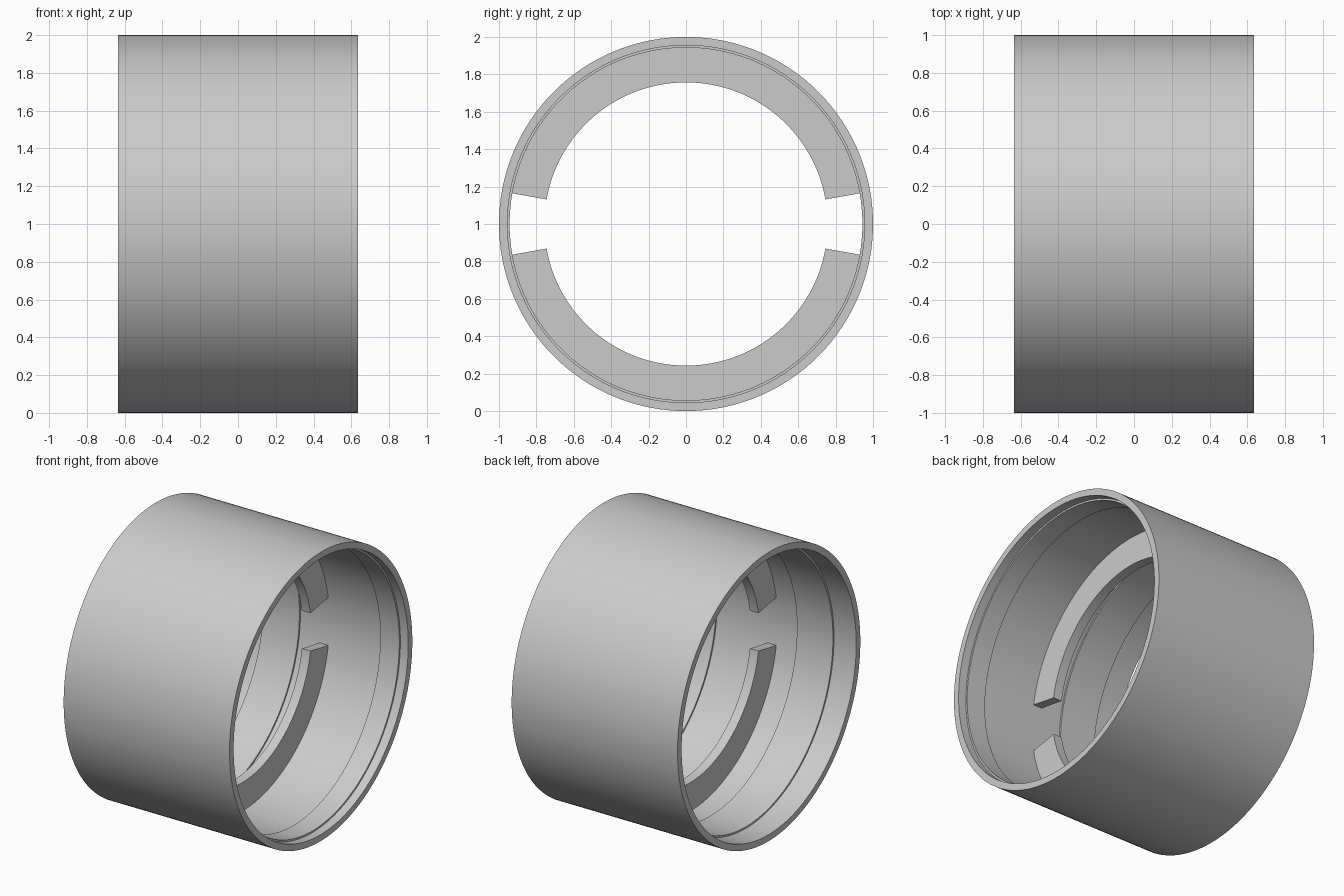
import bpy, bmesh, math

if "Cube" in bpy.data.objects:
    bpy.data.objects.remove(bpy.data.objects["Cube"])

CENTRE_Z = 1.0


def sweep(name, profile, start, end, steps):
    """Turn a closed (x, radius) profile around the x axis, from start to end degrees."""
    full = abs(end - start) >= 360
    count = steps if full else steps + 1
    bm = bmesh.new()
    rings = []
    for i in range(count):
        a = math.radians(start + (end - start) * i / steps)
        rings.append([bm.verts.new((x, r * math.cos(a), CENTRE_Z + r * math.sin(a)))
                      for x, r in profile])
    n = len(profile)
    for i in range(steps):
        p, q = rings[i], rings[(i + 1) % count]
        for j in range(n):
            k = (j + 1) % n
            bm.faces.new((p[j], p[k], q[k], q[j]))
    if not full:
        bm.faces.new(rings[0])
        bm.faces.new(rings[-1][::-1])
    bmesh.ops.recalc_face_normals(bm, faces=bm.faces)
    mesh = bpy.data.meshes.new(name)
    bm.to_mesh(mesh)
    bm.free()
    obj = bpy.data.objects.new(name, mesh)
    bpy.context.collection.objects.link(obj)
    bpy.ops.object.select_all(action='DESELECT')
    obj.select_set(True)
    bpy.context.view_layer.objects.active = obj
    bpy.ops.object.shade_smooth_by_angle(angle=math.radians(30))
    return obj


# Outer sleeve: plain outside, two shallow raised bands on the bore
HALF, BORE, BAND = 0.635, 0.955, 0.943
sweep("sleeve", [
    (-HALF, 1.0), (HALF, 1.0), (HALF, BORE),
    (0.575, BORE), (0.575, BAND), (0.43, BAND), (0.43, BORE),
    (-0.19, BORE), (-0.19, BAND), (-0.465, BAND), (-0.465, BORE),
    (-HALF, BORE),
], 0, 360, 180)

# Two inner flange arcs, with a gap on each side
flange = [(-0.033, 0.757), (0.033, 0.757), (0.033, 0.965), (-0.033, 0.965)]
for name, start in (("upper_flange", 10), ("lower_flange", 190)):
    sweep(name, flange, start, start + 160, 80)
